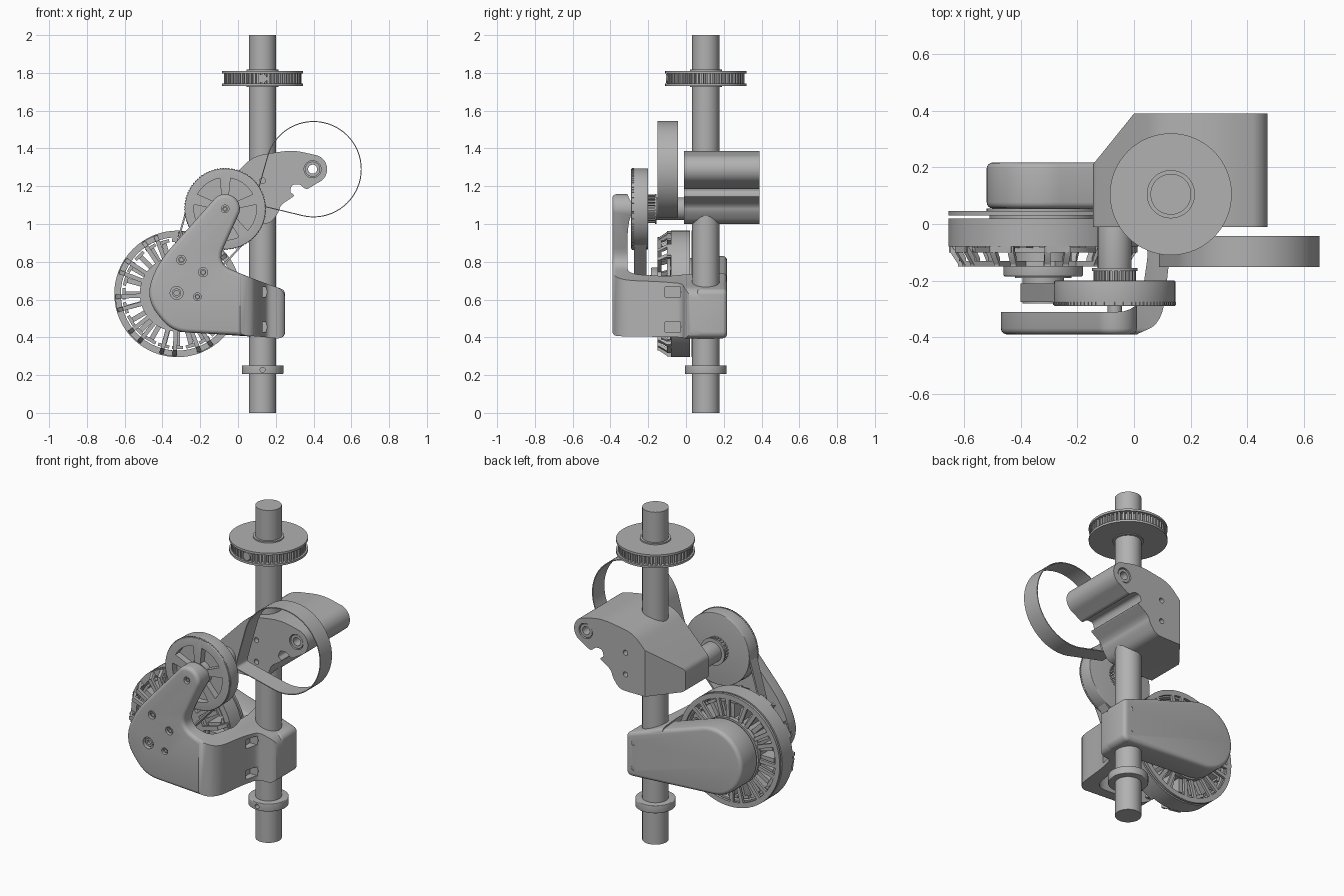
import bpy, bmesh
from math import sin, cos, pi, radians
from mathutils import Vector, geometry

if "Cube" in bpy.data.objects:
    bpy.data.objects.remove(bpy.data.objects["Cube"])

GREY = bpy.data.materials.new("machined_grey")
GREY.use_nodes = True
GREY.diffuse_color = (0.44, 0.44, 0.44, 1)
GREY.node_tree.nodes["Principled BSDF"].inputs["Base Color"].default_value = GREY.diffuse_color


def inset(pts, d):
    """Move a counter-clockwise outline inward by d."""
    out = []
    for i, p in enumerate(pts):
        p = Vector(p)
        e0, e1 = (p - Vector(pts[i - 1])).normalized(), (Vector(pts[(i + 1) % len(pts)]) - p).normalized()
        m = Vector((-e0.y - e1.y, e0.x + e1.x)).normalized()
        out.append(p + m * d / max(.5, m.dot(Vector((-e0.y, e0.x)))))
    return out


def prism(name, pts, a, b, axis="y", bevel=0.0, hole=None):
    """Extrude an outline from a to b with rounded ends; hole is an inner outline of equal length."""
    n = len(pts)
    if sum(pts[i - 1][0] * pts[i][1] - pts[i][0] * pts[i - 1][1] for i in range(n)) < 0:
        pts = pts[::-1]
    layers = [(pts, a), (pts, b)]
    if bevel:
        quarter = [(bevel * (1 - sin(t)), bevel * (1 - cos(t))) for t in (0, pi / 8, pi / 4, pi * 3 / 8, pi / 2)]
        layers = [(inset(pts, d), a + w) for d, w in quarter]
        layers += [(inset(pts, d), b - w) for d, w in quarter[::-1]]
    if hole:
        layers += [(hole, b), (hole, a)]
    bm = bmesh.new()
    loops = [[bm.verts.new((p[0], w, p[1]) if axis == "y" else (p[0], p[1], w)) for p in ring]
             for ring, w in layers]
    pairs = list(zip(loops, loops[1:])) + ([(loops[-1], loops[0])] if hole else [])
    for lo, hi in pairs:
        for i in range(n):
            j = (i + 1) % n
            bm.faces.new((lo[i], lo[j], hi[j], hi[i]))
    if not hole:
        bm.faces.new(loops[0])
        bm.faces.new(loops[-1])
    bmesh.ops.recalc_face_normals(bm, faces=bm.faces)
    me = bpy.data.meshes.new(name)
    bm.to_mesh(me)
    bm.free()
    me.materials.append(GREY)
    ob = bpy.data.objects.new(name, me)
    bpy.context.collection.objects.link(ob)
    return ob


def combine(ob, cutters, op="DIFFERENCE"):
    """Apply boolean cutters one after another and remove them."""
    for c in cutters:
        m = ob.modifiers.new("cut", "BOOLEAN")
        m.object, m.operation, m.solver = c, op, "EXACT"
        bpy.context.view_layer.update()
        me = bpy.data.meshes.new_from_object(ob.evaluated_get(bpy.context.evaluated_depsgraph_get()))
        ob.modifiers.clear()
        ob.data = me
        bpy.data.objects.remove(c)
    return ob


def arc(c, r, a0=0, a1=360, n=48):
    full = abs(a1 - a0) >= 360
    return [(c[0] + r * cos(radians(a0 + (a1 - a0) * i / (n if full else n - 1))),
             c[1] + r * sin(radians(a0 + (a1 - a0) * i / (n if full else n - 1)))) for i in range(n)]


def rounded(corners, n=6):
    """Closed polygon of (u, v, radius) corners; (u, v) points stay sharp."""
    out = []
    for i, c in enumerate(corners):
        p = Vector(c[:2])
        if len(c) < 3:
            out.append(tuple(p))
            continue
        d = [Vector(corners[k][:2]) - p for k in (i - 1, (i + 1) % len(corners))]
        s, e = [p + q.normalized() * min(c[2], q.length * 0.48) for q in d]
        for k in range(n + 1):
            t = k / n
            out.append(tuple(s * (1 - t) ** 2 + p * 2 * t * (1 - t) + e * t * t))
    return out


def hull(circles):
    pts = [Vector(p) for x, z, r in circles for p in arc((x, z), r, n=64)]
    return [tuple(pts[i]) for i in geometry.convex_hull_2d(pts)]


def gear(c, r0, r1, teeth):
    return [(c[0] + r * cos(a), c[1] + r * sin(a)) for i in range(teeth)
            for f, r in ((0, r0), (.45, r0), (.55, r1), (.95, r1)) for a in [2 * pi * (i + f) / teeth]]


def disc(name, c, r, a, b, axis="y", bevel=0, inner=0):
    return prism(name, arc(c, r, n=64), a, b, axis, bevel, arc(c, inner, n=64) if inner else None)


def box(name, x0, x1, y0, y1, z0, z1):
    return prism(name, [(x0, z0), (x1, z0), (x1, z1), (x0, z1)], y0, y1)


def belt(name, circles, thick, a, b):
    """Thin loop around circles."""
    ob = prism(name, hull(circles), a, b)
    return combine(ob, [prism("gap", hull([(x, z, r - thick) for x, z, r in circles]), a - .1, b + .1)])


SHAFT, MOTOR, WHEEL, BOSS = (.13, .105), (-.32, .63), (-.068, 1.08), (.395, 1.29)

# Vertical shaft, collar and top pulley
disc("main_shaft", SHAFT, .072, 0, 2, "z")
combine(disc("shaft_collar", SHAFT, .11, .205, .252, "z", .004),
        [disc("collar_hole", (.13, .228), .013, -.05, .03)])
prism("top_pulley_teeth", gear(SHAFT, .205, .185, 52), 1.74, 1.8, "z")
for nm, a, b in (("lower", 1.73, 1.743), ("upper", 1.797, 1.81)):
    disc("top_pulley_flange_" + nm, SHAFT, .215, a, b, "z")
disc("top_pulley_hub", SHAFT, .085, 1.725, 1.818, "z")
disc("pulley_screw", (.13, 1.77), .024, -.106, -.08)

# Upper bracket block
side = [(-.145, 1, .02), (.17, 1, .04), (.215, 1.06, .04), (.225, 1.1, .03), (.3, 1.15, .01),
        (.275, 1.17, .01), (.285, 1.21, .02), (.33, 1.21, .015), (.36, 1.18, .02)]
side += arc(BOSS, .077, -70, 70, 16) + [(.29, 1.393, .07), (.08, 1.36, .06), (-.145, 1.13, .02)]
block = prism("upper_bracket", rounded(side), -.01, .39)
combine(block, [prism("plan", [(-.2, -.1), (.6, -.1), (.6, .5), (.089, .5), (-.145, .21), (-.2, .142)],
                      .9, 1.5, "z")], "INTERSECT")
combine(block, [disc("bore", BOSS, .028, -.1, .5)]
        + [disc("seat", BOSS, .045, a, b) for a, b in ((-.1, .02), (.36, .5))]
        + [disc("bolt_hole", (.13, z), .015, a, b) for z in (1.1, 1.23) for a, b in ((-.1, .02), (.34, .5))])
disc("boss_bush", BOSS, .04, -.005, .385, inner=.024)

# Thin drive band and the belt from wheel to motor
belt("drive_band", [(BOSS[0] + .005, BOSS[1], .255), (.11, 1.12, .022)], .005, -.152, -.042)
belt("motor_belt", [(*WHEEL, .2), (*MOTOR, .08)], .01, -.275, -.21)

# Large wheel with five recessed windows, plus its axle
wheel = disc("wheel", WHEEL, .214, -.29, -.2, bevel=.004)
combine(wheel, [prism("window", arc(WHEEL, .165, a + 10, a + 62, 12) + arc(WHEEL, .07, a + 56, a + 16, 6),
                      -.4, -.25) for a in range(18, 378, 72)])
prism("wheel_teeth", gear(WHEEL, .217, .211, 90), -.285, -.276, hole=gear(WHEEL, .18, .18, 90))
prism("axle_gear", gear(WHEEL, .075, .066, 24), -.205, -.16)
disc("axle_flange", WHEEL, .08, -.165, -.155)
disc("axle_drum", WHEEL, .06, -.16, .01, bevel=.004)
disc("axle_pin", WHEEL, .025, -.35, -.2)

# Motor: rim, stator coils, front cage and rear spoke plate
disc("motor_rim", MOTOR, .335, -.08, .02, inner=.3)
disc("motor_core", MOTOR, .19, -.1, .03, inner=.08)
disc("motor_hub", MOTOR, .14, -.185, -.135, bevel=.006)
disc("motor_neck", MOTOR, .1, -.19, .05)
disc("motor_pulley", MOTOR, .073, -.28, -.18)
disc("cage_ring", MOTOR, .2, -.15, -.13, inner=.12)
disc("rear_plate_rim", MOTOR, .335, .03, .045, inner=.305)
disc("rear_plate_hub", MOTOR, .2, .03, .055, inner=.06)


def ray(name, a, r0, r1, w, y0, y1, drop=0):
    """Radial bar; its outer end can be set back along y."""
    u, t, c = Vector((cos(a), sin(a))), Vector((-sin(a), cos(a))), Vector(MOTOR)
    ob = prism(name, [c + u * r + t * s * w for r, s in ((r0, -1), (r1, -1), (r1, 1), (r0, 1))], y0, y1)
    for v in ob.data.vertices:
        if (Vector((v.co.x, v.co.z)) - c).length > (r0 + r1) / 2:
            v.co.y += drop


for i in range(24):
    a = 2 * pi * i / 24
    ray("stator_coil", a, .18, .275, .013, -.085, .015)
    ray("stator_tip", a, .275, .292, .03, -.075, .01)
for i in range(10):
    a = 2 * pi * (i + .25) / 10
    for k in (-.11, .11):
        ray("cage_spoke", a + k, .18, .3, .011, -.15, -.13)
        ray("cage_hook", a + k, .295, .328, .011, -.15, -.12, .05)
        ray("rear_spoke", a + k, .19, .315, .011, .03, .045)
    ray("cage_foot", a, .3, .33, .04, -.1, -.07)

# Front shell: arm outline crossed with a curved plan
front = [(-.35, .43, .08), (-.49, .6, .13), (-.43, .79, .12)] + arc(WHEEL, .078, 145, -15, 18)
front += [(-.115, .79, .09), (.12, .695, .04), (.25, .65, .05), (.25, .39, .05), (.1, .405, .03)]
shell = prism("front_shell", rounded(front), -.39, .215, bevel=.022)
plan = [(-.7, -.5), (0, -.5), (0, -.393, .02), (.1, -.35, .09), (.125, -.12, .05),
        (.15, -.02, .03), (.256, .0, .06), (.256, .25), (0, .25), (.03, .05), (.03, -.02),
        (.05, -.1, .03), (.02, -.31, .08), (-.7, -.31)]
combine(shell, [prism("shell_plan", rounded(plan), .2, 1.4, "z")], "INTERSECT")
holes = [(-.3, .81, .024), (-.185, .745, .024), (-.325, .635, .034), (-.215, .615, .02), (-.068, 1.08, .02)]
combine(shell, [disc("hole", (x, z), r, -.45, -.365) for x, z, r in holes]
        + [box("pocket", .1, .3, -.11, -.03, z - .027, z + .027) for z in (.64, .455)])
for x, z, r in holes:
    disc("screw_seat", (x, z), r * .7, -.38, -.36, inner=r * .4)
for z in (.64, .455):
    disc("clamp_screw", (.135, z), .02, -.03, .05)

# Rear arm behind the motor
rear = prism("rear_arm", hull([(*MOTOR, .2), (.215, .625, .035), (.215, .43, .035)]), .055, .217, bevel=.022)
combine(rear, [disc("rear_hole", (.2, z), .012, .17, .3) for z in (.45, .6)])

# Smooth shading with sharp edges
for ob in bpy.context.scene.objects:
    ob.select_set(ob.type == "MESH")
bpy.context.view_layer.objects.active = shell
bpy.ops.object.shade_smooth_by_angle(angle=radians(35))
